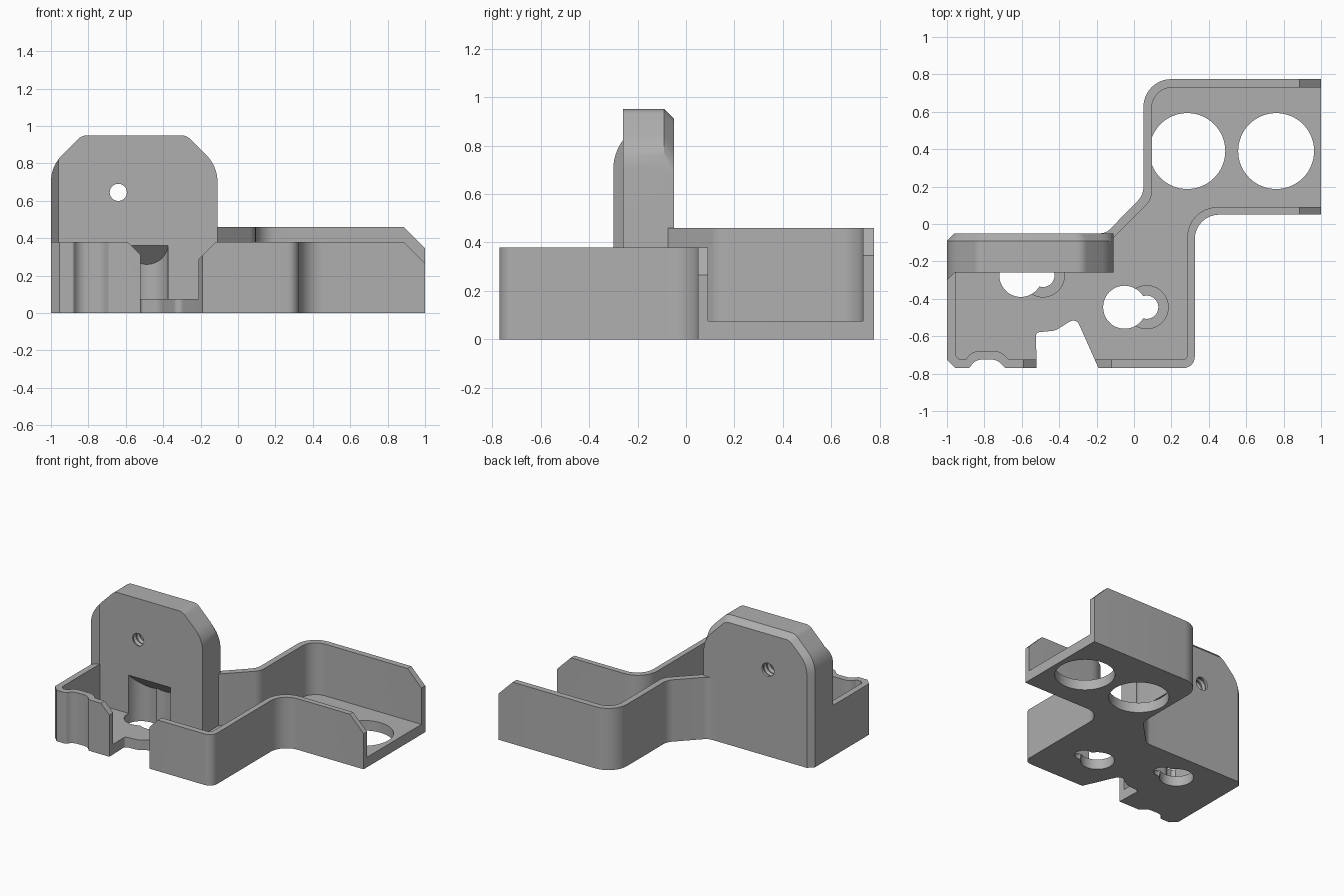
import bpy, bmesh, math
from mathutils import Vector

old = bpy.data.objects.get("Cube")
if old:
    bpy.data.objects.remove(old, do_unlink=True)

grey = bpy.data.materials.new("plain grey")
grey.use_nodes = True
COLOUR = (0.43, 0.43, 0.43, 1)
grey.diffuse_color = COLOUR
grey.node_tree.nodes["Principled BSDF"].inputs["Base Color"].default_value = COLOUR


def rounded(points, steps=8):
    """Polygon whose corners (x, y, radius) are replaced by arcs."""
    out = []
    for i, p in enumerate(points):
        c = Vector(p[:2])
        if len(p) == 2:
            out.append(c)
            continue
        a = (Vector(points[i - 1][:2]) - c).normalized()
        b = (Vector(points[(i + 1) % len(points)][:2]) - c).normalized()
        half = a.angle(b) / 2
        reach = p[2] / math.tan(half)
        centre = c + (a + b).normalized() * p[2] / math.sin(half)
        start, end = c + a * reach - centre, c + b * reach - centre
        turn = start.angle(end)
        for k in range(steps + 1):
            t = k / steps
            out.append(centre + (start * math.sin((1 - t) * turn)
                                 + end * math.sin(t * turn)) / math.sin(turn))
    return out


def circle(x, y, r, n=48):
    return [Vector((x + r * math.cos(math.tau * i / n),
                    y + r * math.sin(math.tau * i / n))) for i in range(n)]


def loft(name, sections):
    """Closed solid through rings of equal point count."""
    bm = bmesh.new()
    rings = [[bm.verts.new(p) for p in s] for s in sections]
    for lower, upper in zip(rings, rings[1:]):
        for i in range(len(lower)):
            bm.faces.new((lower[i - 1], lower[i], upper[i], upper[i - 1]))
    bm.faces.new(rings[0])
    bm.faces.new(rings[-1])
    bmesh.ops.recalc_face_normals(bm, faces=bm.faces)
    mesh = bpy.data.meshes.new(name)
    bm.to_mesh(mesh)
    bm.free()
    mesh.materials.append(grey)
    ob = bpy.data.objects.new(name, mesh)
    bpy.context.collection.objects.link(ob)
    return ob


def up(points, z):
    return [(p[0], p[1], z) for p in points]


def along(points, y):
    return [(p[0], y, p[1]) for p in points]


def combine(target, other, operation="DIFFERENCE"):
    other.hide_render = True
    mod = target.modifiers.new("cut", "BOOLEAN")
    mod.operation, mod.object, mod.solver = operation, other, "EXACT"
    bpy.context.view_layer.objects.active = target
    bpy.ops.object.modifier_apply(modifier=mod.name)
    bpy.data.objects.remove(other, do_unlink=True)


def cut_up(target, points, lo, hi):
    combine(target, loft("cutter", [up(points, lo), up(points, hi)]))


def cut_along(target, points, lo, hi):
    combine(target, loft("cutter", [along(points, lo), along(points, hi)]))


# Tray: outer block with front scallop and cable notch
outer = rounded([
    (-1, -.725), (-.955, -.77), (-.88, -.77, .015), (-.85, -.725, .07),
    (-.73, -.725, .07), (-.69, -.77, .015), (-.52, -.77), (-.525, -.58, .02),
    (-.42, -.57, .08), (-.31, -.5, .035), (-.19, -.77), (.325, -.77, .06),
    (.325, .05, .13), (1, .05), (1, .775), (.05, .775, .15), (.05, .155, .1),
    (-.15, -.05, .08), (-.25, -.05), (-.25, -.1), (-.95, -.1), (-.95, -.2),
    (-1, -.28)])
tray = loft("bracket_tray", [up(outer, 0), up(outer, .46)])

# Hollow inside, open at the right end
inner = rounded([
    (-.955, -.2), (-.955, -.7), (-.935, -.725), (-.9, -.725, .015),
    (-.865, -.68, .07), (-.715, -.68, .07), (-.67, -.725, .015),
    (.285, -.725, .025), (.285, .09, .16), (1.2, .09), (1.2, .73),
    (.095, .73, .11), (.095, .131, .1), (-.13, -.094), (-.13, -.2)])
cut_up(tray, inner, .075, .6)

# Lower front walls
cut_up(tray, [(-1.2, -1), (1.2, -1), (1.2, .2), (.25, .2), (.2, -.24),
              (-1.2, -.24)], .38, .6)

# Sloped wall ends
for level, y in ((1.265, .07), (1.345, .75)):
    cut_along(tray, [(.8, level - .8), (1.1, level - 1.1), (1.1, level - .8)],
              y - .1, y + .1)
cut_along(tray, [(-.62, .41), (-.5, .29), (-.5, .41)], -.8, -.7)
cut_along(tray, [(-.24, .26), (-.24, .41), (-.09, .41)], -.8, -.7)

# Large floor holes
for x in (.285, .76):
    cut_up(tray, circle(x, .39, .203, 64), -.1, .075)

# Upright plate with bevelled back edge
face = rounded([(-1, 0), (-1, .785, .2), (-.835, .95, .07),
                (-.275, .95, .07), (-.11, .785, .2), (-.11, 0)])
back = rounded([(-.96, 0), (-.96, .768, .18), (-.818, .91, .07),
                (-.292, .91, .07), (-.11, .728, .2), (-.11, 0)])
plate = loft("upright_plate",
             [along(face, -.3), along(face, -.09), along(back, -.05)])
# Leave only a slim corner gusset in front of the plate
cut_up(plate, [(-1.04, -.34), (-.96, -.26), (0, -.26), (0, -.34)], -.1, 1.1)
combine(tray, plate, "UNION")

# Keyholes: wide entry, narrow end with a recess around it
for x, y, under_plate in ((-.05, -.445, False), (-.605, -.275, True)):
    narrow = x + .118
    cut_up(tray, circle(narrow, y, .062), -.1, .06)
    for cx, floor in ((x, -.1), (narrow, .035)):
        ring = circle(cx, y, .115)
        if under_plate:
            # pocket in the plate with a sloping roof
            roof = [(p.x, p.y, .1 - p.y) for p in ring]
            combine(tray, loft("cutter", [up(ring, floor), roof]))
        else:
            cut_up(tray, ring, floor, .2)

# Ribbed screw hole through the plate
ribs = [along(circle(-.64, .645, .046 + .008 * (i % 2), 24), -.3 + .02 * i)
        for i in range(16)]
combine(tray, loft("cutter", ribs))

tray.name = "bracket"
bpy.ops.object.select_all(action="DESELECT")
tray.select_set(True)
bpy.context.view_layer.objects.active = tray
bpy.ops.object.shade_smooth_by_angle(angle=math.radians(25))
